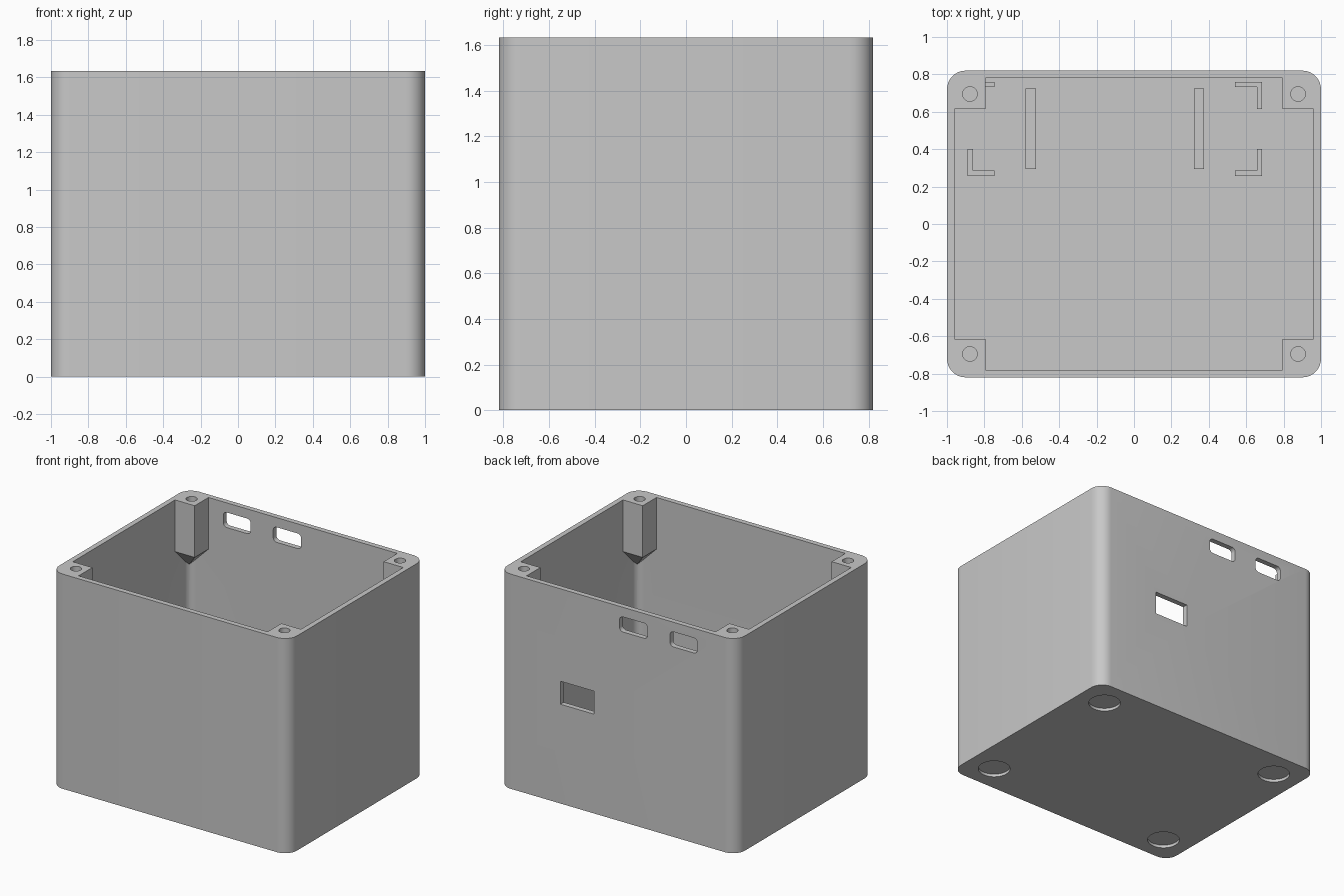
import bpy, bmesh, math

cube = bpy.data.objects.get("Cube")
if cube:
    bpy.data.objects.remove(cube, do_unlink=True)

W, D, H = 1.0, 0.82, 1.633      # half width, half depth, height
WALL, FLOOR = 0.04, 0.06

grey = bpy.data.materials.new("light grey plastic")
grey.use_nodes = True
COLOUR = (0.58, 0.58, 0.58, 1)
grey.diffuse_color = COLOUR
grey.node_tree.nodes["Principled BSDF"].inputs["Base Color"].default_value = COLOUR


def make_object(name, bm):
    bmesh.ops.recalc_face_normals(bm, faces=bm.faces)
    mesh = bpy.data.meshes.new(name)
    bm.to_mesh(mesh)
    bm.free()
    mesh.materials.append(grey)
    obj = bpy.data.objects.new(name, mesh)
    bpy.context.collection.objects.link(obj)
    return obj


def rounded_rect(x0, x1, y0, y1, r, steps=8):
    if r == 0:
        return [(x1, y1), (x0, y1), (x0, y0), (x1, y0)]
    centres = [(x1 - r, y1 - r), (x0 + r, y1 - r), (x0 + r, y0 + r), (x1 - r, y0 + r)]
    points = []
    for q, (cx, cy) in enumerate(centres):
        for i in range(steps + 1):
            a = (q + i / steps) * math.pi / 2
            points.append((cx + r * math.cos(a), cy + r * math.sin(a)))
    return points


def circle(cx, cy, r, steps=40):
    angles = [2 * math.pi * i / steps for i in range(steps)]
    return [(cx + r * math.cos(a), cy + r * math.sin(a)) for a in angles]


def prism(name, outline, low, high, upright=False):
    """Extrude an outline along z, or along y when upright."""
    place = (lambda u, v, w: (u, w, v)) if upright else (lambda u, v, w: (u, v, w))
    bm = bmesh.new()
    rings = [[bm.verts.new(place(u, v, w)) for u, v in outline] for w in (low, high)]
    for ring in rings:
        bm.faces.new(ring)
    n = len(outline)
    for i in range(n):
        j = (i + 1) % n
        bm.faces.new((rings[0][i], rings[0][j], rings[1][j], rings[1][i]))
    return make_object(name, bm)


def subtract(target, cutter):
    mod = target.modifiers.new("cut", "BOOLEAN")
    mod.operation = "DIFFERENCE"
    mod.solver = "EXACT"
    mod.object = cutter
    bpy.context.view_layer.objects.active = target
    bpy.ops.object.modifier_apply(modifier=mod.name)
    bpy.data.objects.remove(cutter, do_unlink=True)


def corner_post(sx, sy):
    """Square screw post whose underside tapers into the case corner."""
    inner_x, inner_y, size, base = 0.795, 0.615, 0.2, 1.24
    xs = (sx * inner_x, sx * (inner_x + size))
    ys = (sy * inner_y, sy * (inner_y + size))
    bm = bmesh.new()
    corners = [(xs[0], ys[0]), (xs[1], ys[0]), (xs[1], ys[1]), (xs[0], ys[1])]
    top = [bm.verts.new((x, y, 2)) for x, y in corners]
    low = [bm.verts.new((x, y, base)) for x, y in corners]
    tip = bm.verts.new((xs[1], ys[1], base - size))
    bm.faces.new(top)
    for i in range(4):
        j = (i + 1) % 4
        bm.faces.new((top[i], top[j], low[j], low[i]))
    # The two outer walls run down to the tip
    bm.faces.new((low[0], low[1], tip))
    bm.faces.new((low[3], low[0], tip))
    bm.faces.new((low[1], low[2], tip))
    bm.faces.new((low[2], low[3], tip))
    return make_object("post_form", bm)


CORNERS = [(sx, sy) for sx in (-1, 1) for sy in (-1, 1)]

# Case shell with a cavity that leaves four corner posts standing
case = prism("case_shell", rounded_rect(-W, W, -D, D, 0.1), 0, H)
cavity = prism("cavity", rounded_rect(-W + WALL, W - WALL, -D + WALL, D - WALL, 0.06), FLOOR, H + 0.2)
for sx, sy in CORNERS:
    subtract(cavity, corner_post(sx, sy))
subtract(case, cavity)

# Screw holes in the posts and round foot recesses underneath
for sx, sy in CORNERS:
    subtract(case, prism("screw_hole", circle(sx * 0.877, sy * 0.695, 0.039), H - 0.3, H + 0.1))
    subtract(case, prism("foot_recess", circle(sx * 0.785, sy * 0.61, 0.113), -0.1, 0.022))

# Port openings in the back wall
for x0, x1, z0, z1, r in [(-0.67, -0.44, 1.445, 1.56, 0.03),
                          (-0.25, -0.015, 1.445, 1.56, 0.03),
                          (0.198, 0.482, 0.755, 0.93, 0)]:
    subtract(case, prism("port", rounded_rect(x0, x1, z0, z1, r), D - 0.1, D + 0.1, upright=True))

bpy.ops.object.select_all(action="DESELECT")
case.select_set(True)
bpy.context.view_layer.objects.active = case
bpy.ops.object.shade_smooth_by_angle(angle=math.radians(30))

# Board support rails on the floor
for side, x in (("right", -0.58), ("left", 0.32)):
    prism(side + "_support_rail", rounded_rect(x, x + 0.055, 0.295, 0.725, 0), FLOOR - 0.02, FLOOR + 0.05)

# L-shaped corner brackets that locate the board
ARM, THICK = 0.145, 0.028
for side, x, sx in (("right", -0.89, 1), ("left", 0.685, -1)):
    for end, y, sy in (("front", 0.257, 1), ("back", 0.76, -1)):
        shape = [(0, 0), (ARM, 0), (ARM, THICK), (THICK, THICK), (THICK, ARM), (0, ARM)]
        outline = [(x + sx * u, y + sy * v) for u, v in shape]
        prism(f"{end}_{side}_bracket", outline, FLOOR - 0.02, FLOOR + 0.09)
